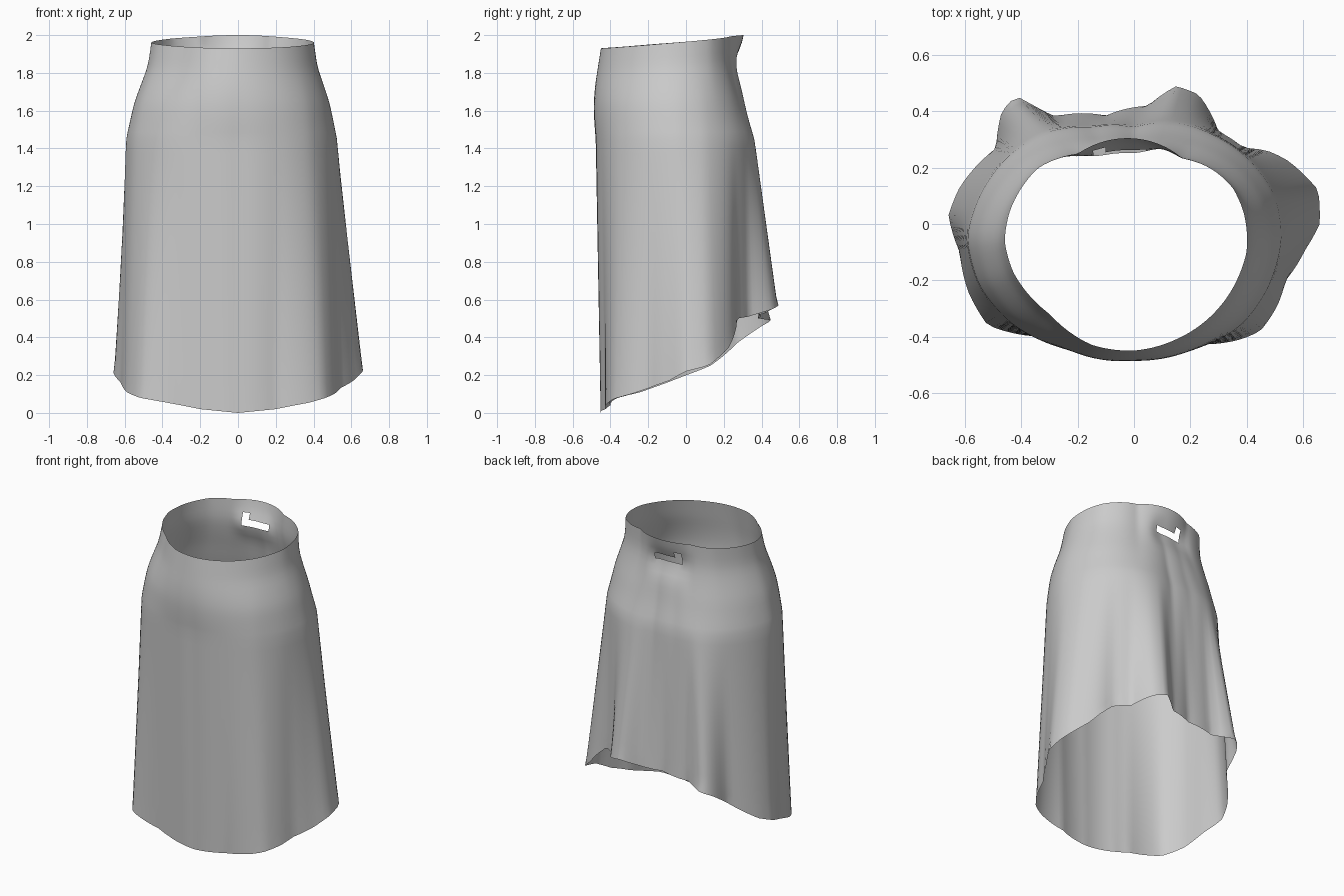
import bpy, bmesh, math

if "Cube" in bpy.data.objects:
    bpy.data.objects.remove(bpy.data.objects["Cube"])

N, UP, LOW, HIP_Z = 128, 14, 18, 1.45

# Cross-section loops, counter-clockwise from the front
WAIST = [(0, -.45), (.15, -.41), (.3, -.3), (.37, -.19), (.4, -.1), (.39, .04), (.35, .13),
         (.25, .21), (.17, .235), (-.2, .25), (-.34, .2), (-.44, .05), (-.46, -.06),
         (-.43, -.17), (-.3, -.32), (-.15, -.43)]
HIP = [(0, -.475), (.2, -.45), (.38, -.36), (.48, -.22), (.525, -.05), (.5, .1), (.42, .22),
       (.3, .31), (.15, .36), (0, .345), (-.15, .345), (-.33, .32), (-.45, .24), (-.55, .1),
       (-.595, -.05), (-.55, -.22), (-.44, -.35), (-.22, -.45)]
# Hem also carries its height, which rises towards the back
HEM = [(0, -.45, 0), (.2, -.425, .02), (.38, -.41, .055), (.45, -.38, .075), (.51, -.29, .1),
       (.54, -.2, .13), (.61, -.09, .17), (.66, 0, .22), (.655, .12, .25), (.54, .23, .35),
       (.47, .262, .43), (.39, .27, .5), (.3, .33, .51), (.23, .46, .55), (.15, .49, .57),
       (.05, .42, .53), (-.1, .385, .52), (-.29, .38, .5), (-.42, .455, .49), (-.47, .4, .46),
       (-.49, .27, .37), (-.62, .13, .25), (-.66, .03, .21), (-.62, -.1, .16), (-.59, -.24, .11),
       (-.52, -.36, .08), (-.3, -.4, .04), (-.2, -.425, .02)]


def sampler(loop):
    """Radius and height of a loop as a function of the angle from the front."""
    pts = sorted((math.atan2(p[0], -p[1]) % math.tau, math.hypot(p[0], p[1]),
                  p[2] if len(p) > 2 else 0) for p in loop)
    pts.append((pts[0][0] + math.tau, *pts[0][1:]))

    def at(a):
        for p, q in zip(pts, pts[1:]):
            if p[0] <= a <= q[0]:
                f = (a - p[0]) / (q[0] - p[0])
                return p[1] + f * (q[1] - p[1]), p[2] + f * (q[2] - p[2])
        return pts[-1][1:]
    return at


def flare(t):
    """How quickly the waist widens to the hip."""
    keys = [(0, 0), (.25, .13), (.62, .66), (1, 1)]
    for (a, u), (b, v) in zip(keys, keys[1:]):
        if t <= b:
            return u + (v - u) * (t - a) / (b - a)
    return 1


waist, hip, hem = sampler(WAIST), sampler(HIP), sampler(HEM)
bm = bmesh.new()
rings = []
for k in range(UP + LOW + 1):
    ring = []
    for i in range(N):
        a = math.tau * i / N
        rw, rh, (rb, zb) = waist(a)[0], hip(a)[0], hem(a)
        back = max(0, -math.cos(a))
        if k <= UP:
            t = k / UP
            r = rw + (rh - rw) * flare(t)
            zw = 1.965 - .035 * math.cos(a)
            z = zw + (HIP_Z - zw) * t
            # hollow of the back, fuller front
            bend = -.035 * back + .022 * max(0, math.cos(a))
            r += bend * math.sin(math.pi * t)
        else:
            s = (k - UP) / LOW
            r = rh + (rb - rh) * s
            z = HIP_Z + (zb - HIP_Z) * s
        x, y = r * math.sin(a), -r * math.cos(a)
        # dent around the back opening
        if y > 0:
            y -= .04 * math.exp(-((x + .06) / .13) ** 4 - ((z - 1.84) / .07) ** 2)
        ring.append(bm.verts.new((x, y, z)))
    rings.append(ring)

for upper, lower in zip(rings, rings[1:]):
    for i in range(N):
        j = (i + 1) % N
        bm.faces.new((lower[i], lower[j], upper[j], upper[i]))

# Light relaxing of the folds, leaving the open edges as drawn
inner = [v for ring in rings[1:-1] for v in ring]
for _ in range(2):
    bmesh.ops.smooth_vert(bm, verts=inner, factor=.5,
                          use_axis_x=True, use_axis_y=True, use_axis_z=False)

# Small opening in the back below the waist
gap = []
for f in bm.faces:
    c = f.calc_center_median()
    if c.y > 0 and -.15 < c.x < .04 and 1.83 < c.z < 1.9:
        gap.append(f)
bmesh.ops.delete(bm, geom=gap, context='FACES')

mesh = bpy.data.meshes.new("skirt")
bm.to_mesh(mesh)
bm.free()
skirt = bpy.data.objects.new("skirt", mesh)
bpy.context.collection.objects.link(skirt)
for p in mesh.polygons:
    p.use_smooth = True
